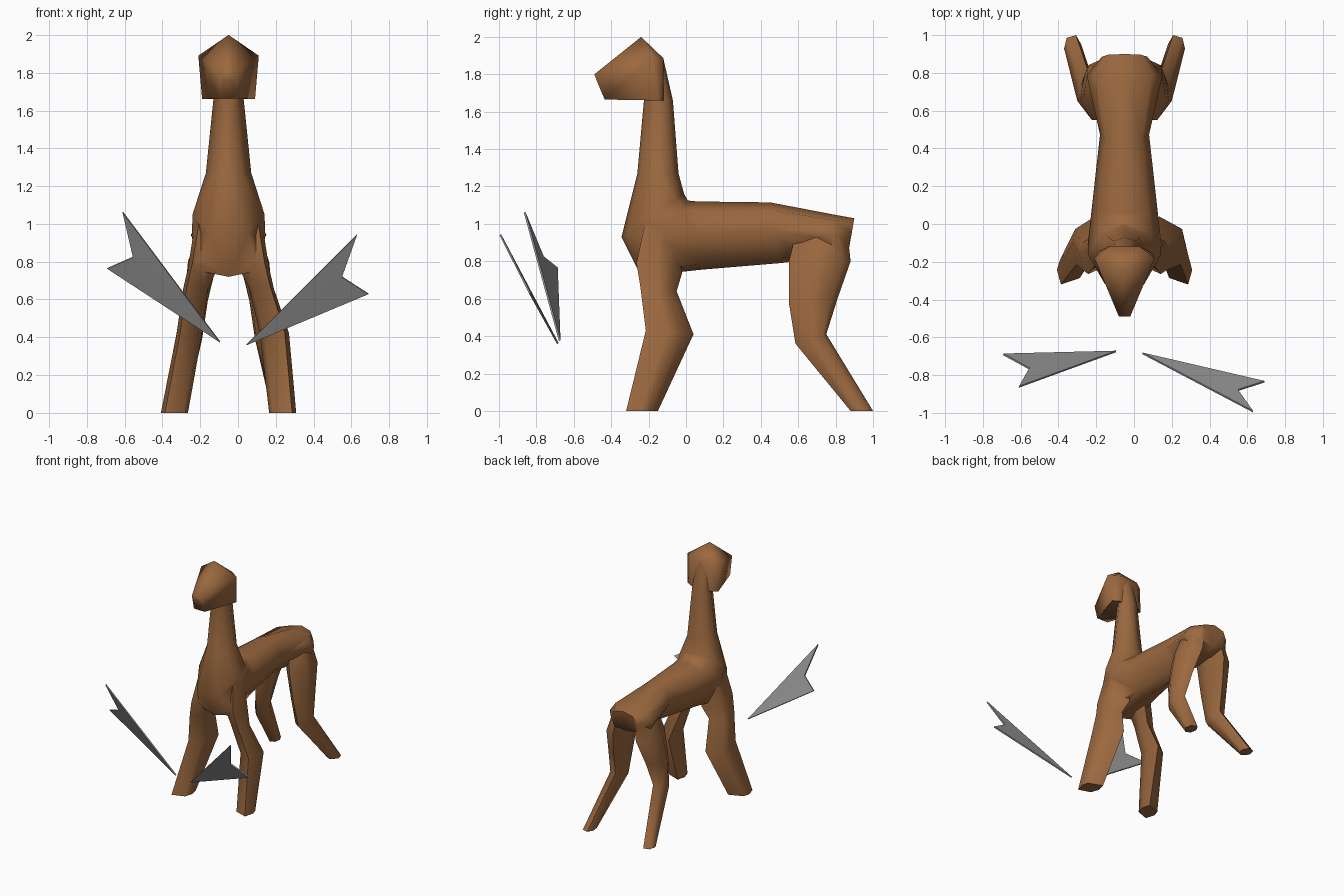
import bpy, bmesh
from mathutils import Vector

if "Cube" in bpy.data.objects:
    bpy.data.objects.remove(bpy.data.objects["Cube"])

CX = -0.05  # symmetry plane of the animal


def material(name, rgb):
    m = bpy.data.materials.new(name)
    m.diffuse_color = (*rgb, 1)
    m.use_nodes = True
    m.node_tree.nodes["Principled BSDF"].inputs["Base Color"].default_value = m.diffuse_color
    return m


brown = material("brown_hide", (0.33, 0.14, 0.05))
steel = material("grey_steel", (0.31, 0.31, 0.31))


def activate(ob):
    bpy.ops.object.select_all(action='DESELECT')
    ob.select_set(True)
    bpy.context.view_layer.objects.active = ob


def finish(name, bm, mat, angle):
    bmesh.ops.recalc_face_normals(bm, faces=bm.faces[:])
    me = bpy.data.meshes.new(name)
    bm.to_mesh(me)
    bm.free()
    me.materials.append(mat)
    ob = bpy.data.objects.new(name, me)
    bpy.context.collection.objects.link(ob)
    activate(ob)
    bpy.ops.object.shade_smooth_by_angle(angle=angle)
    return ob


def loft(name, rings, mat, angle=1.1):
    bm = bmesh.new()
    loops = [[bm.verts.new(p) for p in r] for r in rings]
    n = len(loops[0])
    for a, b in zip(loops, loops[1:]):
        for i in range(n):
            j = (i + 1) % n
            bm.faces.new((a[i], a[j], b[j], b[i]))
    bm.faces.new(loops[0])
    bm.faces.new(loops[-1])
    bmesh.ops.triangulate(bm, faces=bm.faces[:])
    return finish(name, bm, mat, angle)


# Torso and neck: one tube from rump to skull
def body_ring(low, high, w, belly=0.55):
    half = [(0, 0), (belly, 0.08), (1, 0.53), (0.72, 0.87), (0, 1)]
    pts = half + [(-f, t) for f, t in half[-2:0:-1]]
    lo, hi = Vector((CX, *low)), Vector((CX, *high))
    return [lo.lerp(hi, t) + Vector((f * w, 0, 0)) for f, t in pts]


body = [
    ((0.87, 0.86), (0.90, 1.03), 0.12, 0.8),
    ((0.78, 0.82), (0.79, 1.05), 0.20, 0.75),
    ((0.50, 0.79), (0.45, 1.115), 0.13, 0.3),
    ((0.08, 0.755), (0.06, 1.12), 0.175, 0.55),
    ((-0.24, 0.72), (0.01, 1.125), 0.195, 0.8),
    ((-0.345, 0.93), (-0.01, 1.16), 0.19),
    ((-0.26, 1.27), (-0.04, 1.27), 0.12),
    ((-0.225, 1.66), (-0.07, 1.66), 0.08),
    ((-0.25, 1.87), (-0.12, 1.88), 0.07),
]
torso = loft("torso_and_neck", [body_ring(*r) for r in body], brown)

# Head: faceted wedge with a narrow snout
bm = bmesh.new()
bm.verts.new((CX, -0.24, 2.0))
for x, y, z in [(0.16, -0.18, 1.89), (0.14, -0.15, 1.66), (0.03, -0.49, 1.80),
                (0.035, -0.475, 1.76), (0.05, -0.435, 1.665),
                (0.08, -0.12, 1.885), (0.09, -0.12, 1.66)]:
    for s in (1, -1):
        bm.verts.new((CX + s * x, y, z))
bmesh.ops.convex_hull(bm, input=bm.verts[:])
finish("head", bm, brown, 1.3)

# Legs: six-sided tubes; each section is (across, front-to-back)
FRONT = [(0.15, 0.2), (0.85, 0), (1, 0.45), (0.9, 0.74), (0.12, 1), (0, 0.6)]
HIND = [(0.1, 0.15), (0.5, 0), (1, 0.4), (0.85, 0.88), (0.3, 1), (0, 0.6)]


def leg_ring(front, back, x0, x1, side, section):
    f, b = Vector((0, *front)), Vector((0, *back))
    return [f.lerp(b, t) + Vector((CX + side * (x0 + (x1 - x0) * u), 0, 0))
            for u, t in section]


def front_leg(knee_in, knee_out):
    return [
        ((-0.22, 1.00), (-0.03, 0.97), 0.03, 0.18),
        ((-0.265, 0.79), (-0.02, 0.74), 0.06, 0.215),
        ((-0.245, 0.67), (-0.05, 0.64), 0.11, 0.24),
        ((-0.215, 0.43), (0.04, 0.41), knee_in, knee_out),
        ((-0.32, 0.0), (-0.15, 0.0), 0.215, 0.358),
    ]


hind_leg = [
    ((0.60, 1.00), (0.86, 0.98), 0.03, 0.15),
    ((0.55, 0.80), (0.88, 0.80), 0.06, 0.215),
    ((0.55, 0.58), (0.81, 0.60), 0.11, 0.235),
    ((0.585, 0.36), (0.75, 0.41), 0.14, 0.25),
    ((0.88, 0.0), (1.0, 0.0), 0.23, 0.32),
]
for label, side, knee in (("left", -1, (0.14, 0.275)), ("right", 1, (0.165, 0.32))):
    for part, rings, sec in (("front_leg", front_leg(*knee), FRONT),
                             ("hind_leg", hind_leg, HIND)):
        leg = loft(f"{part}_{label}", [leg_ring(*r, side, sec) for r in rings], brown)
        # Fuse the leg into the torso
        activate(torso)
        mod = torso.modifiers.new("fuse", 'BOOLEAN')
        mod.operation, mod.solver, mod.object = 'UNION', 'EXACT', leg
        mod.use_self = True
        bpy.ops.object.modifier_apply(modifier=mod.name)
        bpy.data.objects.remove(leg)
torso.name = "body_with_legs"
activate(torso)
bpy.ops.object.shade_smooth_by_angle(angle=1.1)


# Floating blades: thin notched darts
def blade(name, pts, thick=0.01):
    pts = [Vector(p) for p in pts]
    n = (pts[1] - pts[0]).cross(pts[3] - pts[0]).normalized() * thick / 2
    bm = bmesh.new()
    top = [bm.verts.new(p + n) for p in pts]
    low = [bm.verts.new(p - n) for p in pts]
    for k in (top, low):  # two triangles each side of the notch
        bm.faces.new((k[0], k[1], k[2]))
        bm.faces.new((k[0], k[2], k[3]))
    for i in range(4):
        j = (i + 1) % 4
        bm.faces.new((top[i], top[j], low[j], low[i]))
    finish(name, bm, steel, 0.5)


blade("blade_left", [(-0.095, -0.675, 0.375), (-0.692, -0.69, 0.765),
                     (-0.555, -0.765, 0.825), (-0.61, -0.863, 1.063)])
blade("blade_right", [(0.045, -0.685, 0.36), (0.69, -0.835, 0.63),
                      (0.55, -0.88, 0.72), (0.63, -0.993, 0.943)])
